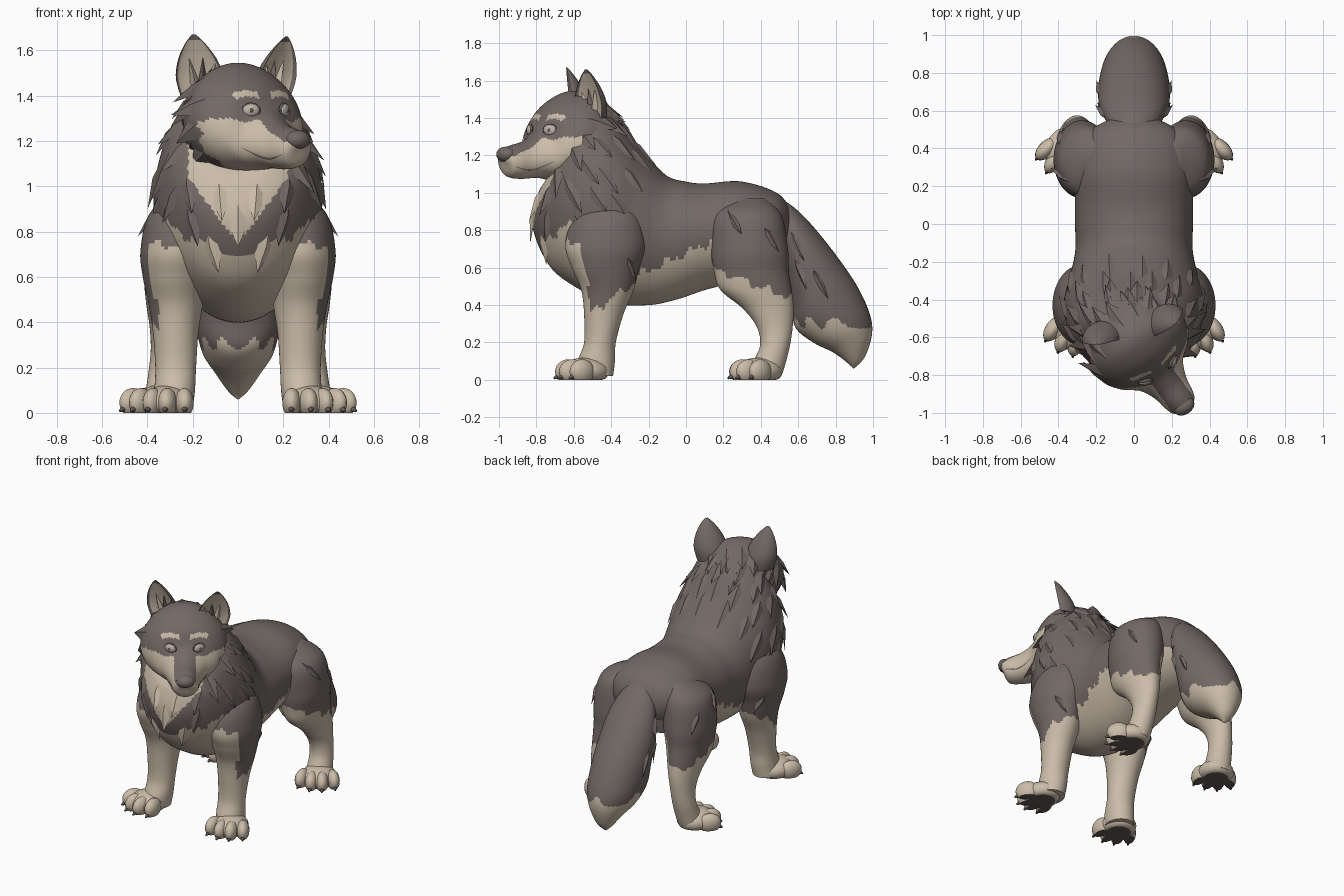
import bpy, bmesh, math, random
from mathutils import Vector as V, Matrix
from mathutils.bvhtree import BVHTree

if "Cube" in bpy.data.objects:
    bpy.data.objects.remove(bpy.data.objects["Cube"])
random.seed(4)
MATS = []
for name, col in (("dark fur", (.17, .141, .13)), ("cream fur", (.6, .505, .395)),
                  ("pads and claws", (.12, .1, .093)), ("eye white", (.5, .46, .4))):
    MATS.append(bpy.data.materials.new(name))
    MATS[-1].diffuse_color = (*col, 1)
DARK, CREAM, PAD, EYE = range(4)

def finish(bm, name, angle=45):
    bmesh.ops.recalc_face_normals(bm, faces=bm.faces)
    me = bpy.data.meshes.new(name)
    bm.to_mesh(me)
    for m in MATS:
        me.materials.append(m)
    me.polygons.foreach_set("use_smooth", [True] * len(me.polygons))
    me.set_sharp_from_angle(angle=math.radians(angle))
    bpy.context.collection.objects.link(bpy.data.objects.new(name, me))
    tree = BVHTree.FromBMesh(bm)
    bm.free()
    return tree

def spline(keys, n):
    """Catmull-Rom through tuples of numbers."""
    out = []
    for i in range(len(keys) - 1):
        p = [keys[max(0, min(len(keys) - 1, i + k))] for k in (-1, 0, 1, 2)]
        for t in (s / n for s in range(n)):
            out.append([b + .5 * t * (c - a + t * (2*a - 5*b + 4*c - d + t * (3*(b - c) + d - a)))
                        for a, b, c, d in zip(*p)])
    return out + [list(keys[-1])]

def loft(name, frames, rule, seg=56, egg=0, dent=1, M=Matrix()):
    """Skin rings (centre, side axis, up axis); rule(centre, normal, angle, t) colours faces."""
    bm = bmesh.new()
    rings, info = [], []
    for c, A, B in frames:
        ring = []
        for k in range(seg):
            a = 2 * math.pi * k / seg
            v = math.cos(a)
            ring.append(bm.verts.new(c + A * math.sin(a) * (1 + egg * v) + B * (v * dent if v > 0 else v)))
        rings.append(ring)
    for i, (r, s) in enumerate(zip(rings, rings[1:])):
        for k in range(seg):
            q = (k + 1) % seg
            info.append((bm.faces.new((r[k], r[q], s[q], s[k])), 2 * math.pi * (k + .5) / seg, i / len(rings)))
    info += [(bm.faces.new(rings[0]), 3, 0), (bm.faces.new(rings[-1]), 3, 1)]
    bmesh.ops.recalc_face_normals(bm, faces=bm.faces)
    bm.normal_update()
    for f, a, t in info:
        f.material_index = int(rule(f.calc_center_median(), f.normal, a, t))
    bm.transform(M)
    return finish(bm, name)

def upright(keys, n=12):
    """Rings given by top point, bottom point (y, z) and half width."""
    return [(V((0, (a + c) / 2, (b + d) / 2)), V((w, 0, 0)), V((0, (a - c) / 2, (b - d) / 2)))
            for a, b, c, d, w in spline(keys, n)]

def blob(bm, loc, rad, yaw=0, mat=CREAM, floor=False):
    """Ellipsoid, optionally flattened on the ground with a dark sole."""
    M = Matrix.Translation(loc) @ Matrix.Rotation(yaw, 4, 'Z') @ Matrix.Diagonal((*rad, 1))
    vs = bmesh.ops.create_uvsphere(bm, u_segments=18, v_segments=12, radius=1, matrix=M)["verts"]
    for v in vs:
        v.co.z = max(v.co.z, 0) if floor else v.co.z
    for f in {f for v in vs for f in v.link_faces}:
        f.material_index = PAD if floor and all(v.co.z < .004 for v in f.verts) else mat

def tuft(bm, p, n, d, l, w, lift=.03, mat=DARK):
    """Kite-shaped lock of fur lying on a surface."""
    t = (d - n * d.dot(n)).normalized()
    s = t.cross(n)
    a, b, c, top, tip = [bm.verts.new(q) for q in (p - s * w - n * .012, p + s * w - n * .012,
                         p - t * l * .6 - n * .012, p + n * .014, p + t * l + n * lift)]
    for vs in ((c, a, top), (a, tip, top), (tip, b, top), (b, c, top), (c, b, tip, a)):
        bm.faces.new(vs).material_index = mat

def grow(bm, tree, origin, ray, *args):
    """Tuft where a ray meets a surface."""
    p, n, _, _ = tree.ray_cast(origin, ray)
    if p is not None:
        tuft(bm, p, n, *args)

def zig(v):
    return .016 * math.sin(v * 47) + .01 * math.sin(v * 103)

# torso, chest and neck
def body_rule(c, n, a, t):
    x, y, z = abs(c.x), c.y, c.z
    if y < -.42 and n.y < -.25:
        return (z > .75 + 1.3 * x and x < .22) or (z < .67 + .5 * x + zig(x) and x < .34)
    return n.z < -.55 if y < -.28 else z < min(.55 + .45 * (y + .28), .74) + zig(y)

BODY = upright([(.58, .86, .52, .66, .12), (.5, .99, .4, .57, .27), (.3, 1.06, .25, .52, .31),
                (.1, 1.05, .1, .48, .31), (0, 1.06, -.05, .43, .31), (-.1, 1.09, -.2, .4, .31),
                (-.2, 1.19, -.4, .41, .34), (-.28, 1.28, -.58, .49, .37), (-.35, 1.38, -.73, .61, .355),
                (-.4, 1.44, -.82, .82, .31), (-.45, 1.48, -.79, 1.0, .255), (-.5, 1.5, -.72, 1.1, .19)])
body = loft("torso", BODY, body_rule, 96, .1)
# tail
TAIL = upright([(.46, 1.0, .46, .8, .08), (.58, .92, .5, .72, .14), (.68, .82, .54, .55, .18),
                (.8, .67, .565, .4, .19), (.91, .51, .585, .28, .185), (.98, .36, .68, .2, .16),
                (.995, .25, .79, .145, .11), (.96, .13, .87, .085, .05), (.91, .07, .895, .06, .008)])
tail = loft("tail", TAIL, lambda c, n, a, t: c.z < .305 + .03 * math.sin(c.y * 40 + abs(c.x) * 45), 72)
# legs, as (z, x, y, half width, half depth)
FRONT = [(1.0, .2, -.38, .06, .08), (.88, .255, -.42, .135, .18), (.72, .275, -.43, .155, .215),
         (.6, .28, -.43, .14, .18), (.48, .275, -.42, .12, .14), (.35, .275, -.44, .1, .105),
         (.2, .275, -.46, .09, .085), (.1, .28, -.48, .09, .1), (.02, .29, -.49, .09, .1)]
HIND = [(.97, .2, .35, .05, .07), (.88, .245, .33, .145, .18), (.7, .27, .34, .155, .205),
        (.58, .28, .35, .135, .2), (.48, .29, .375, .115, .19), (.38, .3, .44, .09, .135),
        (.28, .31, .475, .075, .095), (.18, .32, .475, .075, .08), (.08, .33, .44, .08, .09),
        (.02, .34, .42, .08, .09)]

def front_rule(c, n, a, t):
    return (c.z < .42 + .7 * (c.y + .42) + zig(c.y) or (n.y < -.7 and c.z < .6)
            or (n.y < -.5 and .5 < c.z < .74 + zig(c.x)) or (n.x * c.x < -.4 * abs(c.x) and c.z < .6))

def hind_rule(c, n, a, t):
    return c.z < .6 - .38 * (c.y - .13) + zig(c.y) or (n.x * c.x < -.5 * abs(c.x) and c.z < .66)

locks = bmesh.new()
for side, s in (("left", 1), ("right", -1)):
    for pos, keys, rule, py, px, deg, spots in (
            ("front", FRONT, front_rule, -.54, .32, 16, ((-.3, .62),)),
            ("hind", HIND, hind_rule, .39, .355, 28, ((.44, .78), (.25, .86)))):
        tree = loft(f"{pos}_leg_{side}", [(V((s * x, y, z)), V((rx, 0, 0)), V((0, ry, 0)))
                                          for z, x, y, rx, ry in spline(keys, 11)], rule)
        for y, z in spots:
            grow(locks, tree, V((s * 2, y, z)), V((-s, 0, 0)), V((0, .5, -.8)), .11, .03, .006)
        # paw with four toes and claws
        bm = bmesh.new()
        yaw = s * math.radians(deg)
        o = V((s * px, py, 0))
        blob(bm, o + V((0, 0, .045)), (.115, .13, .075), yaw, floor=True)
        for a in (-1.5, -.5, .5, 1.5):
            q = o + Matrix.Rotation(yaw, 3, 'Z') @ V((a * .066, -.085 + .018 * a * a, .045))
            blob(bm, q, (.042, .075, .065), yaw + a * .2, floor=True)
            d = Matrix.Rotation(yaw + a * .2, 3, 'Z') @ V((0, -1, -.45))
            M = Matrix.Translation(q + d * .062) @ d.to_track_quat('Z', 'Y').to_matrix().to_4x4()
            for v in bmesh.ops.create_cone(bm, cap_ends=True, segments=8, radius1=.022, radius2=.005,
                                           depth=.045, matrix=M)["verts"]:
                v.co.z = max(v.co.z, 0)
                for f in v.link_faces:
                    f.material_index = PAD
        finish(bm, f"{pos}_paw_{side}")
# loose locks on tail and legs
for s in (1, -1):
    for y, z in ((.58, .75), (.6, .6), (.7, .55)):
        grow(locks, tail, V((s * 2, y, z)), V((-s, 0, 0)), V((0, .4, -.8)), .13, .03, .008)
finish(locks, "loose_locks", 25)
# head, modelled facing -y and then turned
TURN = Matrix.Translation((0, -.6, 0)) @ Matrix.Rotation(math.radians(36), 4, 'Z')
R3 = TURN.to_3x3()

def head_rule(c, n, a, t):
    x, f, z = abs(c.x), -c.y, c.z
    arch = 1.41 - 4 * (x - .085) ** 2
    brow = .035 < x < .15 and arch - .014 < z < arch + .014 and f > .1
    bridge = n.z > .35 and x < .07
    return brow or (f > .08 + zig(z) and z < 1.295 + zig(f) * .5 and not bridge)

HEAD = upright([(.2, 1.44, .16, 1.16, .14), (.12, 1.51, .1, 1.1, .22), (0, 1.545, 0, 1.06, .275),
                (-.1, 1.51, -.1, 1.06, .27), (-.18, 1.44, -.19, 1.075, .215), (-.235, 1.34, -.26, 1.08, .14),
                (-.32, 1.28, -.34, 1.075, .1), (-.41, 1.255, -.41, 1.08, .085),
                (-.46, 1.235, -.44, 1.1, .068), (-.48, 1.2, -.46, 1.15, .03)])
head = loft("head", HEAD, head_rule, 96, -.08, 1, TURN)
# nose
bm = bmesh.new()
blob(bm, V((0, -.45, 1.205)), (.06, .045, .042), 0, DARK)
bm.transform(TURN)
finish(bm, "nose")
# eyes, and a thin mouth strip along each side of the muzzle
eyes, mouth = bmesh.new(), bmesh.new()
for s in (1, -1):
    hit = head.ray_cast(TURN @ V((s * .09, -1, 1.335)), R3 @ V((0, 1, 0)))[0]
    yaw = math.radians(36 + s * 28)
    fwd = Matrix.Rotation(yaw, 3, 'Z') @ V((0, -1, 0))
    for off, rad, m in ((0, (.043, .014, .034), PAD), (.005, (.037, .016, .028), EYE), (.014, (.01, .01, .012), PAD)):
        blob(eyes, hit + fwd * off, rad, yaw, m)
    prev = None
    for k in range(13):
        u = k / 12
        p, n, _, _ = head.ray_cast(TURN @ V((s, -.435 + .2 * u, 1.14 - .022 * math.sin(u * math.pi) + .03 * u * u)),
                                   R3 @ V((-s, 0, 0)))
        if p is None:
            continue
        h = V((0, 0, .005 * math.sin(.3 + u * 2.6)))
        pair = [mouth.verts.new(p + n * .003 + h), mouth.verts.new(p + n * .003 - h)]
        if prev:
            mouth.faces.new((prev[0], prev[1], pair[1], pair[0])).material_index = PAD
        prev = pair
finish(eyes, "eyes")
finish(mouth, "mouth")
# ears, cupped shells with pale insides and a few locks
for side, base, tip, yaw in (("right", V((-.155, -.6, 1.4)), V((-.195, -.64, 1.67)), 5),
                             ("left", V((.16, -.52, 1.4)), V((.215, -.535, 1.66)), 42)):
    R = Matrix.Rotation(math.radians(yaw), 3, 'Z')
    frames = [(base.lerp(tip, t), R @ V((w, 0, 0)), R @ V((0, -d, 0))) for t, w, d in spline(
        [(0, .1, .09), (.3, .108, .095), (.6, .085, .07), (.85, .045, .035), (1, .008, .006)], 6)]
    loft(f"ear_{side}", frames, lambda c, n, a, t: math.cos(a) > .5 and t < .8, 40, 0, -.35)
    bm = bmesh.new()
    for k in (-1, 0, 1):
        tuft(bm, base + R @ V((k * .035, .005, .06)), R @ V((0, -1, 0)), V((k * .25, 0, 1)),
             .11, .02, .01, CREAM if k else DARK)
    finish(bm, f"ear_tufts_{side}", 20)
# cheek ruff around the back of the head
bm = bmesh.new()
for y, count, l, low, lift in ((-.03, 11, .12, 1.1, .035), (.07, 12, .14, .85, .03), (.14, 11, .14, 0, .02)):
    for k in range(count):
        a = math.radians(-125 + 250 * k / (count - 1)) + random.uniform(-.06, .06)
        if abs(a) >= low:
            grow(bm, head, TURN @ V((0, y, 1.3)), R3 @ V((math.sin(a), 0, math.cos(a))),
                 R3 @ V((0, 1, -.65)), l * random.uniform(.8, 1.1), .055, lift)
finish(bm, "cheek_ruff", 25)
# mane locks in rows over neck and shoulders
bm = bmesh.new()
for row, (c, A, B) in enumerate(BODY[80:117:12]):
    for k in range(10):
        a = math.radians(-112 + 224 * (k + .5 * (row % 2)) / 9.5) + random.uniform(-.08, .08)
        grow(bm, body, c, (A * math.sin(a) + B * math.cos(a)).normalized(), V((0, .55, -.8)),
             random.uniform(.12, .17), .055, .008)
finish(bm, "mane", 25)
# bib locks on the chest
bm = bmesh.new()
for x, z, m in ((0, .86, CREAM), (.08, .97, CREAM), (.21, .86, DARK), (.12, .74, CREAM), (.22, 1.0, DARK)):
    for s in (1, -1) if x else (1,):
        grow(bm, body, V((s * x, -2, z)), V((0, 1, 0)), V((-s * x * 1.5, 0, -1)), .13, .055, .006, m)
finish(bm, "bib", 25)

for m in bpy.data.materials:
    if m.users and not m.is_grease_pencil:
        m.use_nodes = True
        m.node_tree.nodes["Principled BSDF"].inputs["Base Color"].default_value = m.diffuse_color
